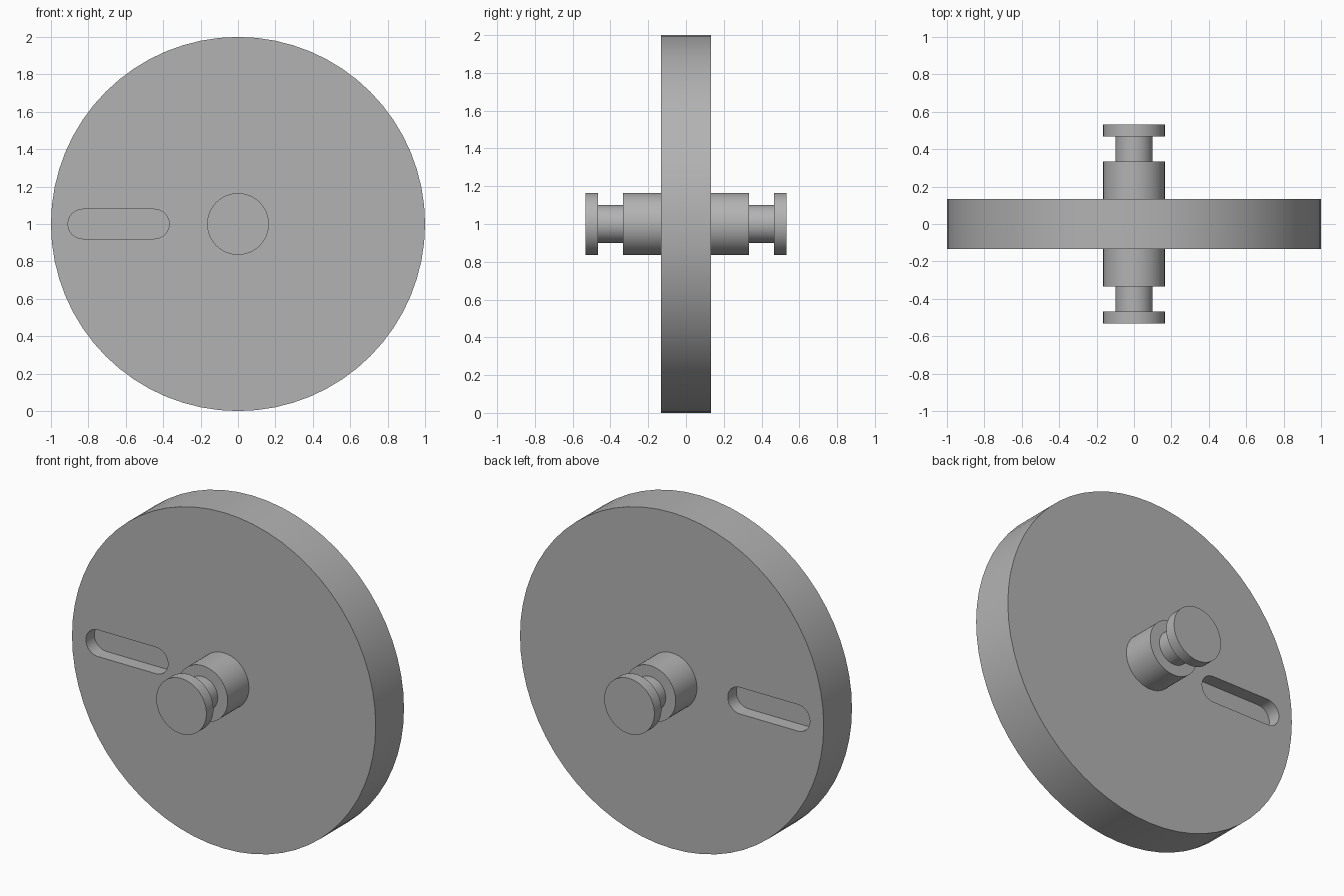
import bpy, bmesh, math
from mathutils import Matrix, Vector

cube = bpy.data.objects.get("Cube")
if cube:
    bpy.data.objects.remove(cube, do_unlink=True)

SIDES = 64
CENTRE_Z = 1.0
HALF_DISC = 0.133
SLOT_DEPTH = 0.08

grey = bpy.data.materials.new("plain grey")
grey.use_nodes = True
colour = (0.45, 0.45, 0.45, 1)
grey.diffuse_color = colour
grey.node_tree.nodes["Principled BSDF"].inputs["Base Color"].default_value = colour


def add_object(name, bm):
    bmesh.ops.recalc_face_normals(bm, faces=bm.faces[:])
    mesh = bpy.data.meshes.new(name)
    bm.to_mesh(mesh)
    bm.free()
    obj = bpy.data.objects.new(name, mesh)
    bpy.context.collection.objects.link(obj)
    mesh.materials.append(grey)
    return obj


def select(obj):
    bpy.ops.object.select_all(action="DESELECT")
    obj.select_set(True)
    bpy.context.view_layer.objects.active = obj


def smooth(obj):
    select(obj)
    bpy.ops.object.shade_smooth_by_angle(angle=math.radians(30))


def lathe(name, profile):
    """Turn (radius, y) steps around the axle line, with flat end caps."""
    bm = bmesh.new()
    rings = []
    for radius, y in profile:
        rings.append([bm.verts.new((radius * math.cos(a), y, CENTRE_Z + radius * math.sin(a)))
                      for a in (math.tau * i / SIDES for i in range(SIDES))])
    for a, b in zip(rings, rings[1:]):
        for i in range(SIDES):
            j = (i + 1) % SIDES
            bm.faces.new((a[i], a[j], b[j], b[i]))
    bm.faces.new(rings[0])
    bm.faces.new(rings[-1])
    return add_object(name, bm)


def slot_cutter(name, y_start, y_end, left=-0.83, right=-0.447, radius=0.079):
    """Round-ended block used to sink a pocket."""
    bm = bmesh.new()
    outline = []
    for centre, start in ((right, -math.pi / 2), (left, math.pi / 2)):
        for i in range(17):
            a = start + math.pi * i / 16
            outline.append(bm.verts.new((centre + radius * math.cos(a), y_start,
                                         CENTRE_Z + radius * math.sin(a))))
    face = bm.faces.new(outline)
    extruded = bmesh.ops.extrude_face_region(bm, geom=[face], use_keep_orig=True)
    moved = [v for v in extruded["geom"] if isinstance(v, bmesh.types.BMVert)]
    bmesh.ops.translate(bm, verts=moved, vec=(0, y_end - y_start, 0))
    cutter = add_object(name, bm)
    cutter.hide_render = True
    return cutter


# Wheel disc with a blind slot in each face
disc = lathe("wheel_disc", [(1.0, -HALF_DISC), (1.0, HALF_DISC)])
for side, label in ((-1, "front"), (1, "back")):
    cutter = slot_cutter(label + "_slot_cutter", side * (HALF_DISC - SLOT_DEPTH),
                         side * (HALF_DISC + 0.1))
    cut = disc.modifiers.new(label + "_slot", "BOOLEAN")
    cut.operation = "DIFFERENCE"
    cut.solver = "EXACT"
    cut.object = cutter
    select(disc)
    bpy.ops.object.modifier_apply(modifier=cut.name)
    bpy.data.objects.remove(cutter, do_unlink=True)
smooth(disc)

# Stepped axle stubs: hub, narrow neck and end flange
for side, label in ((-1, "front"), (1, "back")):
    steps = [(0.165, HALF_DISC), (0.165, 0.333), (0.1, 0.333),
             (0.1, 0.467), (0.165, 0.467), (0.165, 0.533)]
    smooth(lathe(label + "_axle", [(r, side * y) for r, y in steps]))
